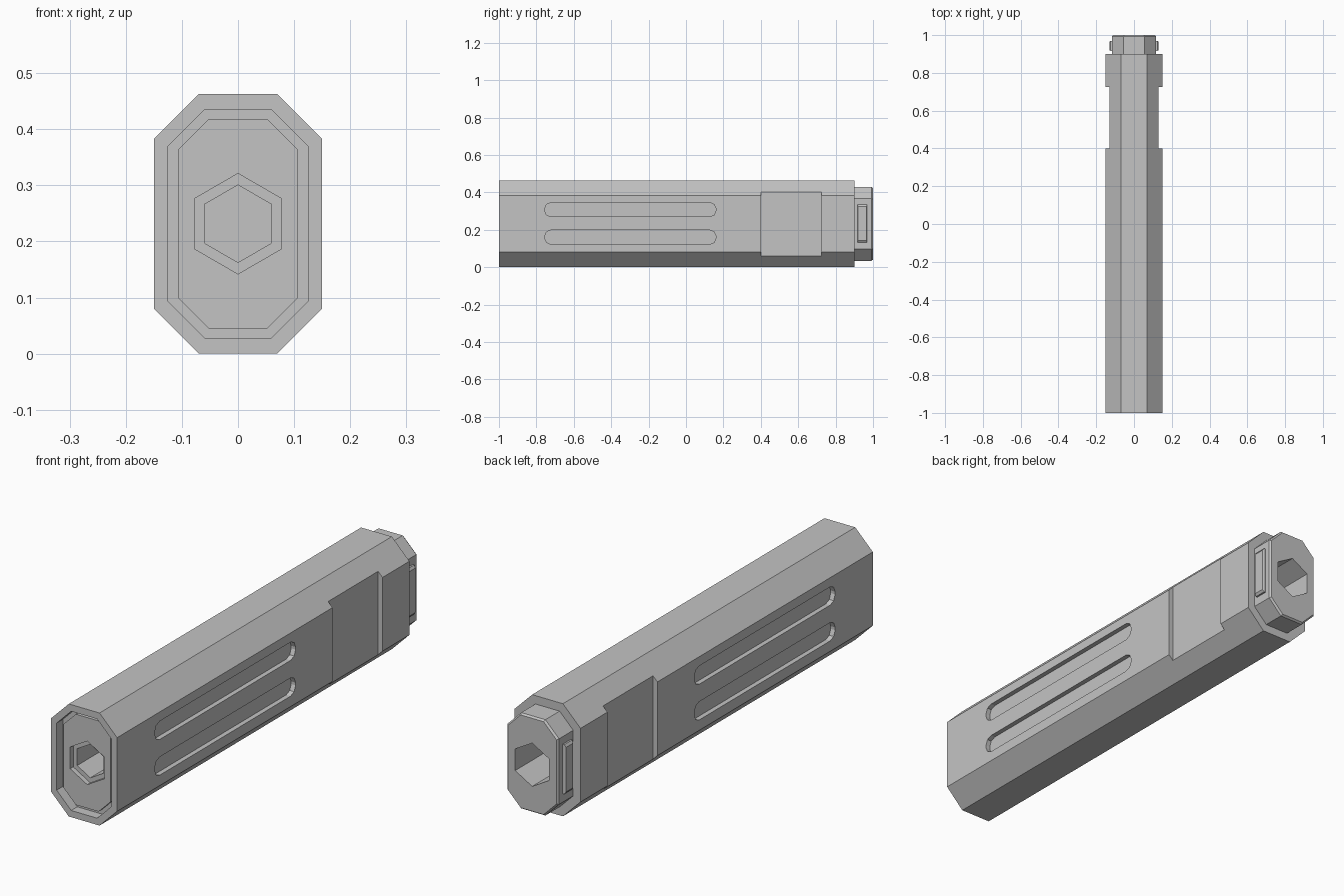
import bpy, bmesh, math

if "Cube" in bpy.data.objects:
    bpy.data.objects.remove(bpy.data.objects["Cube"], do_unlink=True)

grey = bpy.data.materials.new("plain_grey")
grey.use_nodes = True
grey.diffuse_color = (0.55, 0.55, 0.55, 1)
grey.node_tree.nodes["Principled BSDF"].inputs["Base Color"].default_value = (0.55, 0.55, 0.55, 1)

MID = 0.2315  # height of the long axis


def octagon(half_w, half_h, cut):
    """Rectangle with cut corners in x and z around the long axis."""
    a, b = half_w - cut, half_h - cut
    return [(half_w, b), (a, half_h), (-a, half_h), (-half_w, b),
            (-half_w, -b), (-a, -half_h), (a, -half_h), (half_w, -b)]


def hexagon(radius):
    return [(radius * math.sin(i * math.pi / 3), radius * math.cos(i * math.pi / 3))
            for i in range(6)]


def loft(name, rings):
    """Closed solid through rings of 3D points."""
    bm = bmesh.new()
    loops = [[bm.verts.new(p) for p in ring] for ring in rings]
    for a, b in zip(loops, loops[1:]):
        for i in range(len(a)):
            j = (i + 1) % len(a)
            bm.faces.new((a[i], a[j], b[j], b[i]))
    bm.faces.new(loops[0])
    bm.faces.new(loops[-1])
    bmesh.ops.recalc_face_normals(bm, faces=bm.faces[:])
    mesh = bpy.data.meshes.new(name)
    bm.to_mesh(mesh)
    bm.free()
    mesh.materials.append(grey)
    ob = bpy.data.objects.new(name, mesh)
    bpy.context.collection.objects.link(ob)
    return ob


def prism_y(name, outline, y0, y1):
    return loft(name, [[(x, y, MID + z) for x, z in outline] for y in (y0, y1)])


def prism_x(name, outline, x0, x1):
    return loft(name, [[(x, y, z) for y, z in outline] for x in (x0, x1)])


def rectangle(y0, y1, z0, z1):
    return [(y0, z0), (y1, z0), (y1, z1), (y0, z1)]


def slot(y0, y1, z0, z1, r):
    """Long rectangle with corners rounded in a few segments."""
    pts = []
    corners = [(y1 - r, z1 - r), (y0 + r, z1 - r), (y0 + r, z0 + r), (y1 - r, z0 + r)]
    for k, (cy, cz) in enumerate(corners):
        for s in range(3):
            t = (k + s / 2) * math.pi / 2
            pts.append((cy + r * math.cos(t), cz + r * math.sin(t)))
    return pts


def carve(target, cutters):
    for c in cutters:
        m = target.modifiers.new(c.name, "BOOLEAN")
        m.operation = "DIFFERENCE"
        m.solver = "EXACT"
        m.object = c
    bpy.context.view_layer.update()
    mesh = bpy.data.meshes.new_from_object(
        target.evaluated_get(bpy.context.evaluated_depsgraph_get()))
    target.modifiers.clear()
    target.data = mesh
    for c in cutters:
        bpy.data.objects.remove(c, do_unlink=True)


# Main casing with front recess, side flats and paired side slots
casing = prism_y("casing", octagon(0.15, MID, 0.08), -1, 0.9)
cutters = [prism_y("front_recess_cutter", octagon(0.125, 0.204, 0.066), -1.1, -0.96),
           prism_y("casing_bore_cutter", hexagon(0.1), -0.97, -0.5)]
for side in (-1, 1):
    cutters.append(prism_x("flat_cutter", rectangle(0.4, 0.725, -0.1, 0.6),
                           side * 0.13, side * 0.2))
    for z in (0.123, 0.27):
        cutters.append(prism_x("slot_cutter", slot(-0.755, 0.16, z, z + 0.075, 0.032),
                               side * 0.13, side * 0.2))
cutters.append(prism_y("rear_bore_cutter", hexagon(0.089), 0.6, 1.1))
carve(casing, cutters)

# Front plate with stepped hexagonal bore
plate = prism_y("front_plate", octagon(0.107, 0.1865, 0.055), -0.98, -0.45)
carve(plate, [prism_y("step_cutter", hexagon(0.0895), -1.1, -0.96),
              prism_y("bore_cutter", hexagon(0.069), -1.1, -0.5)])

# Rear cap with softened rim and hexagonal socket
sections = [(0.89, 0.117, 0.197, 0.062), (0.992, 0.117, 0.197, 0.062),
            (1.0, 0.111, 0.191, 0.059)]
cap = loft("rear_cap", [[(x, y, MID + z) for x, z in octagon(w, h, c)]
                        for y, w, h, c in sections])
carve(cap, [prism_y("socket_cutter", hexagon(0.089), 0.8, 1.1)])

# Side latches on the rear cap
for side, label in ((1, "left"), (-1, "right")):
    loft(label + "_latch", [
        [(side * 0.11, y, z) for y, z in rectangle(0.917, 0.969, 0.132, 0.335)],
        [(side * 0.124, y, z) for y, z in rectangle(0.917, 0.969, 0.132, 0.335)],
        [(side * 0.131, y, z) for y, z in rectangle(0.92, 0.966, 0.142, 0.325)]])
